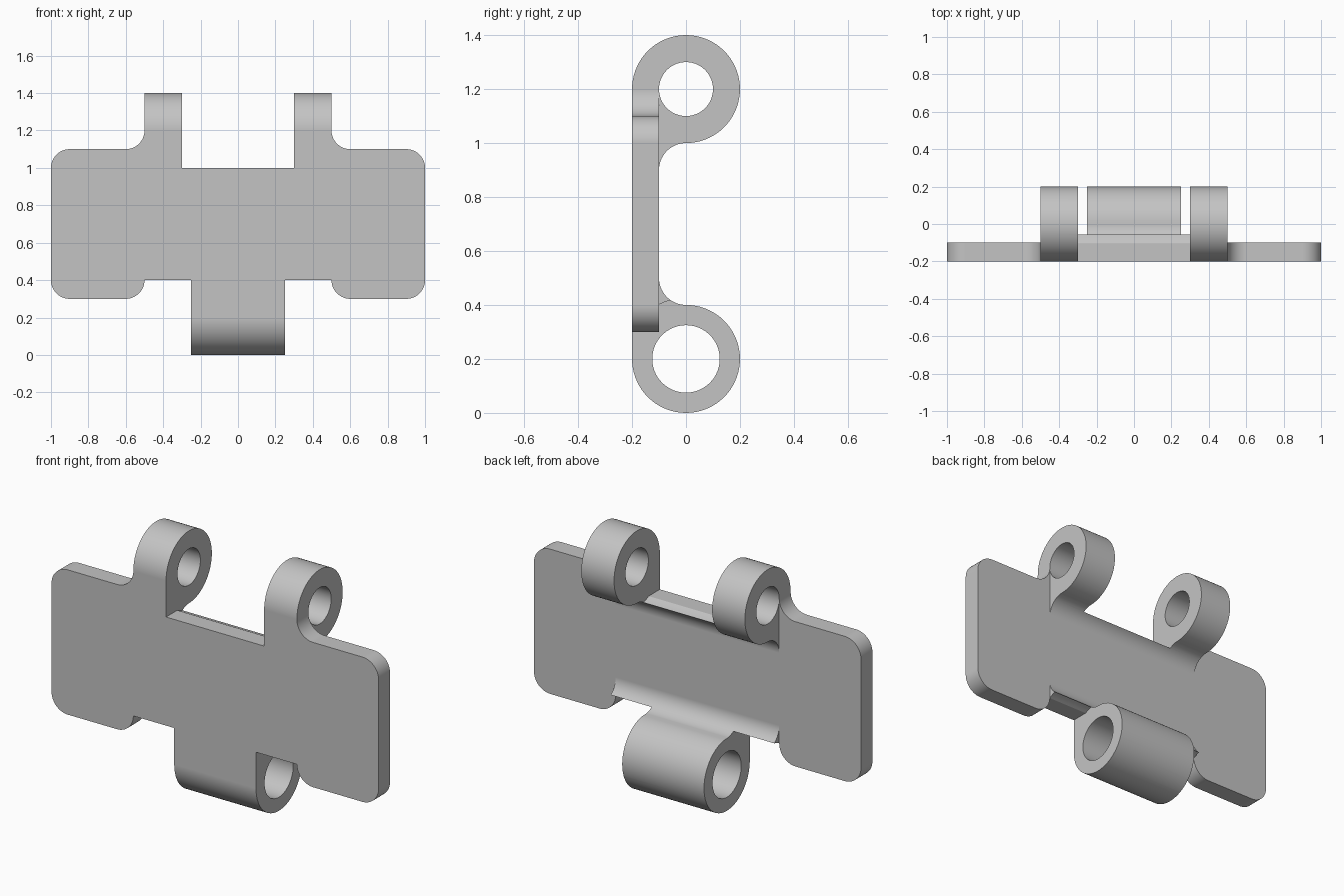
import bpy
import bmesh
from math import cos, sin, radians

cube = bpy.data.objects.get("Cube")
if cube:
    bpy.data.objects.remove(cube, do_unlink=True)

steel = bpy.data.materials.new("plain_grey")
steel.use_nodes = True
GREY = (0.55, 0.55, 0.55, 1.0)
steel.diffuse_color = GREY
steel.node_tree.nodes["Principled BSDF"].inputs["Base Color"].default_value = GREY

LOW, HIGH = 0.2, 1.2      # heights of the two pin axes
EYE, FILLET = 0.2, 0.1    # outer eye radius, fillet radius
CLEARANCE = 0.225         # relief around the mating eye


def arc(cx, cz, r, start, end, step=5):
    n = max(1, round(abs(end - start) / step))
    angles = [radians(start + (end - start) * i / n) for i in range(n + 1)]
    return [(cx + r * cos(a), cz + r * sin(a)) for a in angles]


def prism(name, points, axis, lo, hi):
    """Extrude a flat outline along x or y."""
    bm = bmesh.new()
    place = (lambda p, t: (t, *p)) if axis == "x" else (lambda p, t: (p[0], t, p[1]))
    face = bm.faces.new([bm.verts.new(place(p, lo)) for p in points])
    new = bmesh.ops.extrude_face_region(bm, geom=[face])["geom"]
    shift = (hi - lo, 0, 0) if axis == "x" else (0, hi - lo, 0)
    bmesh.ops.translate(bm, vec=shift, verts=[v for v in new if isinstance(v, bmesh.types.BMVert)])
    bmesh.ops.recalc_face_normals(bm, faces=bm.faces)
    mesh = bpy.data.meshes.new(name)
    bm.to_mesh(mesh)
    bm.free()
    mesh.materials.append(steel)
    obj = bpy.data.objects.new(name, mesh)
    bpy.context.collection.objects.link(obj)
    return obj


def combine(target, other, operation):
    other.hide_render = True
    mod = target.modifiers.new(operation, "BOOLEAN")
    mod.operation, mod.object, mod.solver = operation, other, "EXACT"
    bpy.context.view_layer.objects.active = target
    bpy.ops.object.modifier_apply(modifier=mod.name)
    bpy.data.objects.remove(other, do_unlink=True)


# Centre web with an eye at each end, blended by fillets
outline = (arc(0, LOW, EYE, 180, 450)
           + arc(0, LOW + EYE + FILLET, FILLET, 270, 180)
           + arc(0, HIGH - EYE - FILLET, FILLET, 180, 90)
           + arc(0, HIGH, EYE, -90, 180))
body = prism("hinge_link", outline, "x", -0.5, 0.5)

# Pin bores
for height, radius in ((LOW, 0.125), (HIGH, 0.1)):
    bore = prism("bore_cutter", arc(0, height, radius, 0, 360)[:-1], "x", -0.7, 0.7)
    combine(body, bore, "DIFFERENCE")

# Pockets for the mating eyes: flat floor with a round relief
half = (CLEARANCE ** 2 - EYE ** 2) ** 0.5
relief = [(y, z) for y, z in arc(0, 0, CLEARANCE, 180, 360, 3) if z < -EYE]
pocket = ([(-0.3, 0.4), (-0.3, -EYE), (-half, -EYE)] + relief
          + [(half, -EYE), (0.3, -EYE), (0.3, 0.4)])
upper = [(y, HIGH + z) for y, z in pocket]
lower = [(y, LOW - z) for y, z in pocket]
for points, lo, hi in ((upper, -0.3, 0.3), (lower, 0.25, 0.6), (lower, -0.6, -0.25)):
    combine(body, prism("pocket_cutter", points, "x", lo, hi), "DIFFERENCE")

# Side wings with rounded corners
wing = (arc(0.6, 1.2, 0.1, 180, 270) + arc(0.9, 1.0, 0.1, 90, 0)
        + arc(0.9, 0.4, 0.1, 0, -90) + arc(0.6, 0.4, 0.1, -90, -180))
for side in (1, -1):
    points = [(side * x, z) for x, z in wing]
    combine(body, prism("wing", points, "y", -0.2, -0.1), "UNION")

# Merge flat regions into clean faces
bm = bmesh.new()
bm.from_mesh(body.data)
bmesh.ops.remove_doubles(bm, verts=bm.verts, dist=0.0001)
bmesh.ops.dissolve_limit(bm, angle_limit=radians(0.5), verts=bm.verts, edges=bm.edges)
bm.to_mesh(body.data)
bm.free()

# Smooth curved surfaces, crisp edges
bpy.ops.object.select_all(action="DESELECT")
body.select_set(True)
bpy.context.view_layer.objects.active = body
bpy.ops.object.shade_smooth_by_angle(angle=radians(30))
weighted = body.modifiers.new("even_shading", "WEIGHTED_NORMAL")
weighted.keep_sharp = True
